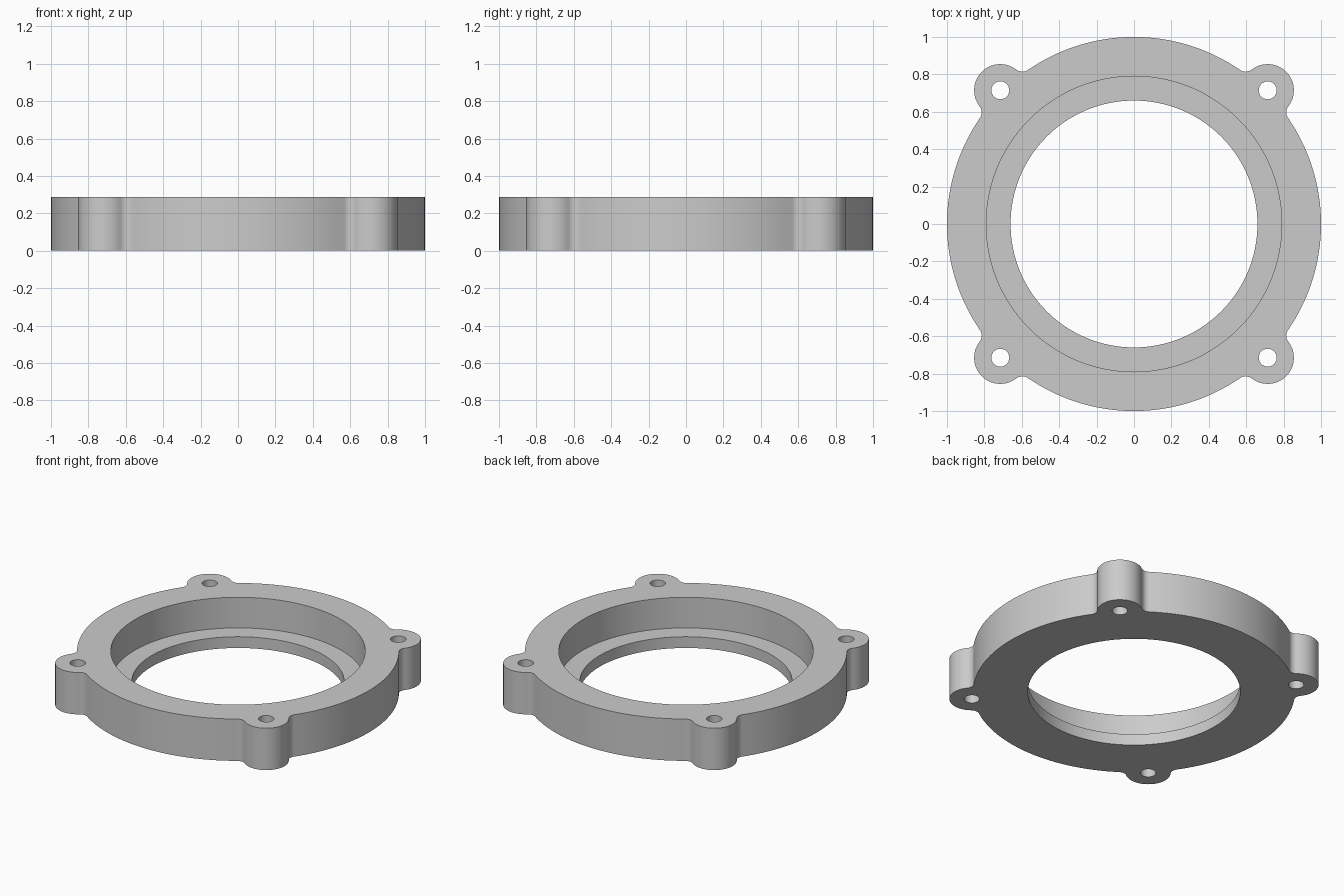
import bpy, bmesh
from math import pi, cos, sin, acos, atan2, radians
from mathutils import Vector, Matrix

cube = bpy.data.objects.get("Cube")
if cube:
    bpy.data.objects.remove(cube, do_unlink=True)

HEIGHT, LEDGE = 0.287, 0.077
OUTER, BORE, OPENING = 1.0, 0.79, 0.66
LUG_DIST, LUG_R, HOLE_R, FILLET = 1.011, 0.14, 0.048, 0.05


def arc(centre, radius, start, end, steps):
    """Points along an arc, leaving out the end point."""
    angles = [start + (end - start) * i / steps for i in range(steps)]
    return [Vector((centre[0] + radius * cos(a), centre[1] + radius * sin(a), 0)) for a in angles]


def outline():
    """Round body with four lugs blended in by fillets."""
    reach, near = OUTER + FILLET, LUG_R + FILLET
    a = acos((LUG_DIST**2 + reach**2 - near**2) / (2 * LUG_DIST * reach))
    fx, fy = reach * cos(a), reach * sin(a)
    g = atan2(fy, LUG_DIST - fx)
    quarter = (arc((fx, -fy), FILLET, pi - a, g, 8)
               + arc((LUG_DIST, 0), LUG_R, g - pi, pi - g, 28)
               + arc((fx, fy), FILLET, -g, a - pi, 8)
               + arc((0, 0), OUTER, a, pi / 2 - a, 32))
    return [Matrix.Rotation(pi / 4 + k * pi / 2, 3, 'Z') @ p for k in range(4) for p in quarter]


bm = bmesh.new()


def loop(points, z):
    verts = [bm.verts.new((p.x, p.y, z)) for p in points]
    for i, v in enumerate(verts):
        bm.edges.new((verts[i - 1], v))
    return verts


def wall(low, high):
    for i in range(len(low)):
        bm.faces.new((low[i - 1], low[i], high[i], high[i - 1]))


def cap(loops):
    edges = [bm.edges.get((vs[i - 1], vs[i])) for vs in loops for i in range(len(vs))]
    bmesh.ops.triangle_fill(bm, edges=edges, use_beauty=True, normal=(0, 0, 1))


# Outer wall and the four bolt holes
profiles = [outline()]
for k in range(4):
    t = pi / 4 + k * pi / 2
    profiles.append(arc((LUG_DIST * cos(t), LUG_DIST * sin(t)), HOLE_R, 0, 2 * pi, 32))
bottom = [loop(p, 0) for p in profiles]
top = [loop(p, HEIGHT) for p in profiles]
for low, high in zip(bottom, top):
    wall(low, high)

# Stepped bore: opening, ledge, wide recess
steps = [loop(arc((0, 0), r, 0, 2 * pi, 128), z)
         for r, z in ((OPENING, 0), (OPENING, LEDGE), (BORE, LEDGE), (BORE, HEIGHT))]
for low, high in zip(steps, steps[1:]):
    wall(low, high)

# Flat underside and top
cap(bottom + [steps[0]])
cap(top + [steps[-1]])
bmesh.ops.recalc_face_normals(bm, faces=bm.faces)

mesh = bpy.data.meshes.new("mounting_ring")
bm.to_mesh(mesh)
bm.free()
ring = bpy.data.objects.new("mounting_ring", mesh)
bpy.context.collection.objects.link(ring)

# Plain grey material
grey = bpy.data.materials.new("light_grey")
grey.use_nodes = True
colour = (0.6, 0.6, 0.6, 1)
grey.diffuse_color = colour
grey.node_tree.nodes["Principled BSDF"].inputs["Base Color"].default_value = colour
mesh.materials.append(grey)

bpy.ops.object.select_all(action='DESELECT')
ring.select_set(True)
bpy.context.view_layer.objects.active = ring
bpy.ops.object.shade_smooth_by_angle(angle=radians(30))
